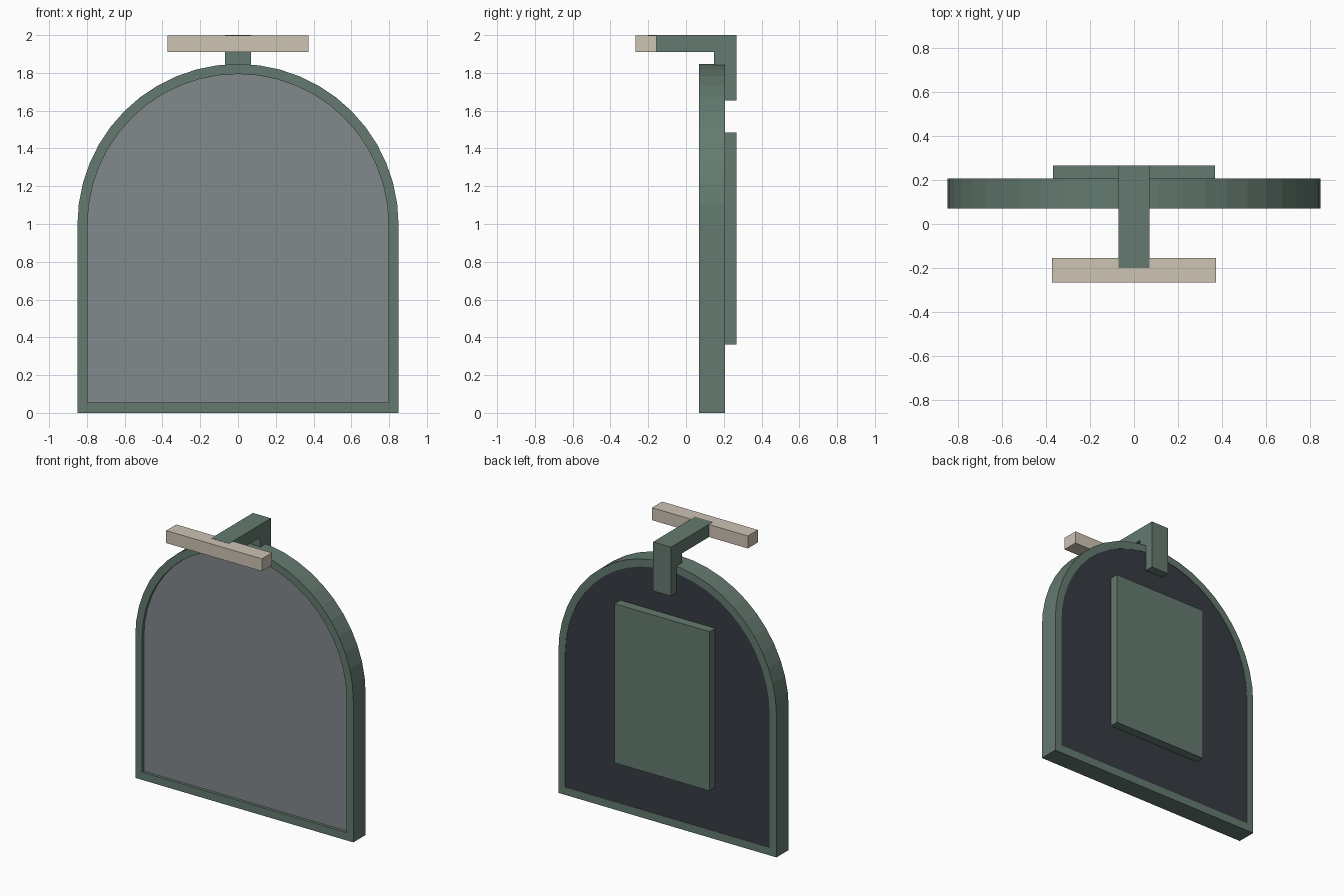
import bpy
import bmesh
import math

cube = bpy.data.objects.get("Cube")
if cube:
    bpy.data.objects.remove(cube, do_unlink=True)


def make_material(name, rgb):
    mat = bpy.data.materials.new(name)
    mat.use_nodes = True
    mat.diffuse_color = (*rgb, 1)
    mat.node_tree.nodes["Principled BSDF"].inputs["Base Color"].default_value = (*rgb, 1)
    return mat


GREEN = make_material("sage green", (0.127, 0.195, 0.159))
GLASS = make_material("mirror grey", (0.223, 0.246, 0.262))
DARK = make_material("dark backing", (0.038, 0.045, 0.054))
CREAM = make_material("warm cream", (0.61, 0.546, 0.456))


def finish(name, bm, mat):
    bmesh.ops.recalc_face_normals(bm, faces=bm.faces)
    mesh = bpy.data.meshes.new(name)
    bm.to_mesh(mesh)
    bm.free()
    mesh.materials.append(mat)
    obj = bpy.data.objects.new(name, mesh)
    bpy.context.collection.objects.link(obj)
    return obj


def box(name, xs, ys, zs, mat):
    bm = bmesh.new()
    bmesh.ops.create_cube(bm, size=1)
    for v in bm.verts:
        v.co = [r[0] if c < 0 else r[1] for c, r in zip(v.co, (xs, ys, zs))]
    return finish(name, bm, mat)


SPRING = 0.997  # height where the arch begins
STEPS = 24


def arch(radius, bottom):
    """Outline of a round-topped panel as (x, z) points."""
    pts = [(-radius, bottom), (radius, bottom)]
    for i in range(STEPS + 1):
        a = math.pi * i / STEPS
        pts.append((radius * math.cos(a), SPRING + radius * math.sin(a)))
    return pts


def arch_panel(name, radius, bottom, y0, y1, mat):
    bm = bmesh.new()
    face = bm.faces.new([bm.verts.new((x, y0, z)) for x, z in arch(radius, bottom)])
    out = bmesh.ops.extrude_face_region(bm, geom=[face], use_keep_orig=True)
    for v in out["geom"]:
        if isinstance(v, bmesh.types.BMVert):
            v.co.y = y1
    return finish(name, bm, mat)


def arch_frame(name, y0, y1, mat):
    bm = bmesh.new()
    outer, inner = arch(0.85, 0), arch(0.797, 0.055)
    # Rectangular section swept round the outline
    loops = [[bm.verts.new((x, y, z)) for x, z in pts]
             for pts, y in ((outer, y0), (outer, y1), (inner, y1), (inner, y0))]
    n = len(outer)
    for k in range(4):
        a, b = loops[k], loops[(k + 1) % 4]
        for i in range(n):
            j = (i + 1) % n
            bm.faces.new((a[i], a[j], b[j], b[i]))
    return finish(name, bm, mat)


# Mirror body
arch_frame("frame", 0.07, 0.207, GREEN)
arch_panel("mirror_glass", 0.797, 0.055, 0.09, 0.19, GLASS)
arch_panel("backing", 0.797, 0.055, 0.19, 0.204, DARK)
box("rear_mounting_plate", (-0.37, 0.37), (0.2, 0.267), (0.363, 1.485), GREEN)

# Lamp bracket: an angled bar made from one side profile
bm = bmesh.new()
profile = [(-0.2, 1.91), (0.147, 1.91), (0.147, 1.655), (0.267, 1.655),
           (0.267, 2.0), (-0.2, 2.0)]
side = bm.faces.new([bm.verts.new((-0.07, y, z)) for y, z in profile])
out = bmesh.ops.extrude_face_region(bm, geom=[side], use_keep_orig=True)
for v in out["geom"]:
    if isinstance(v, bmesh.types.BMVert):
        v.co.x = 0.07
finish("lamp_bracket", bm, GREEN)

# Light bar, a hair thinner than the bracket that runs into it
box("light_bar", (-0.373, 0.373), (-0.267, -0.155), (1.911, 1.999), CREAM)
